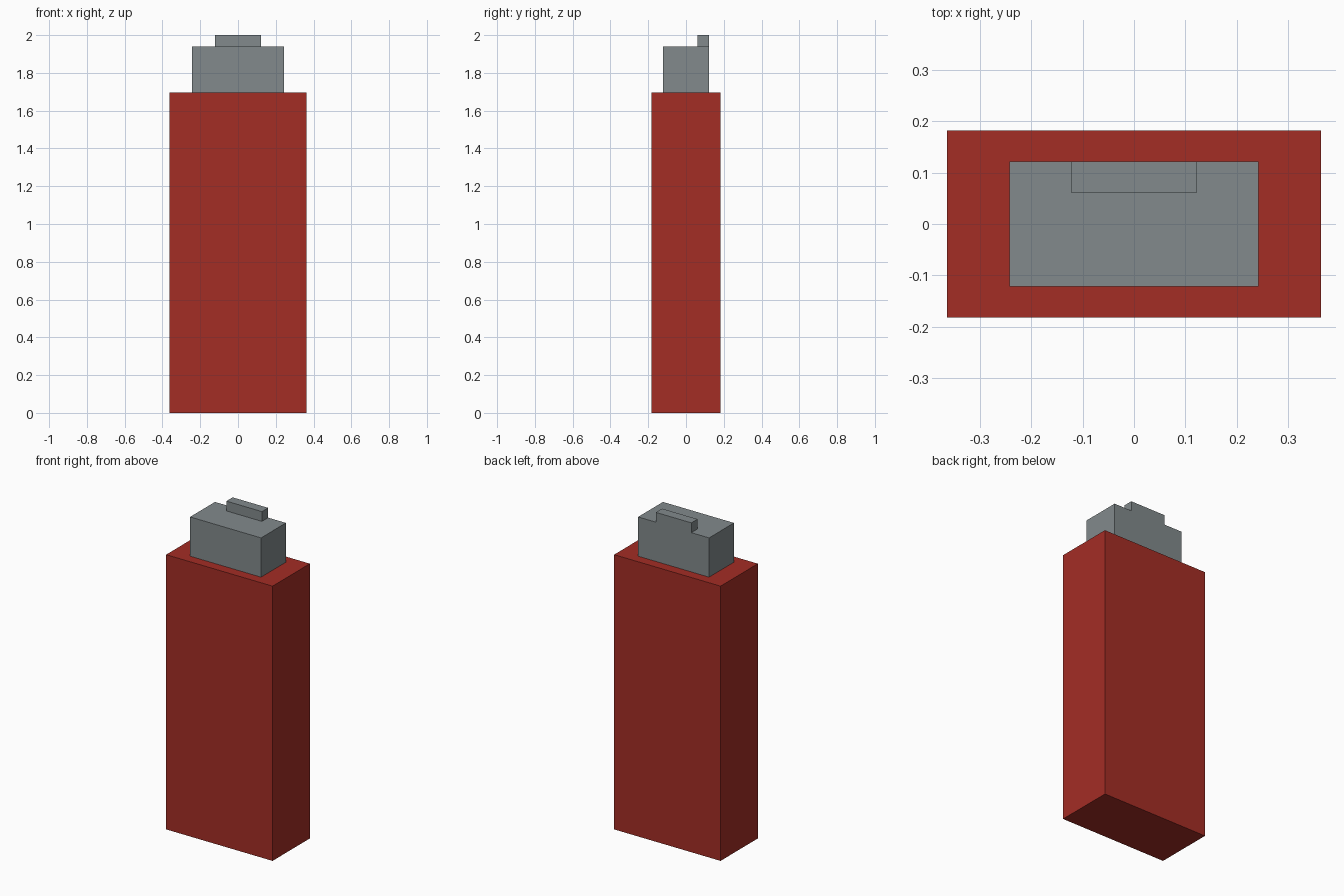
import bpy

if "Cube" in bpy.data.objects:
    bpy.data.objects.remove(bpy.data.objects["Cube"])

U = 2 / 33  # the model sits on a grid of 33 units in height


def material(name, rgb):
    """Flat colour from sRGB 0-255 values."""
    mat = bpy.data.materials.new(name)
    lin = [(c / 255 / 12.92) if c / 255 <= 0.04045 else ((c / 255 + 0.055) / 1.055) ** 2.4
           for c in rgb]
    mat.diffuse_color = (*lin, 1)
    mat.use_nodes = True
    mat.node_tree.nodes["Principled BSDF"].inputs["Base Color"].default_value = mat.diffuse_color
    return mat


def box(name, size, y, z, mat):
    """Box with given size in grid units, centred on x, with its base at z."""
    bpy.ops.mesh.primitive_cube_add(size=1, location=(0, y * U, (z + size[2] / 2) * U))
    obj = bpy.context.object
    obj.name = name
    obj.scale = [s * U for s in size]
    bpy.ops.object.transform_apply(location=False, rotation=False, scale=True)
    obj.data.materials.append(mat)
    return obj


red = material("red", (164, 45, 37))
grey = material("grey", (130, 138, 140))

# Tall casing, metal head and the small lip along the head's back edge
box("body", (12, 6, 28), 0, 0, red)
box("head", (8, 4, 4), 0, 28, grey)
box("back_lip", (4, 1, 1), 1.5, 32, grey)
